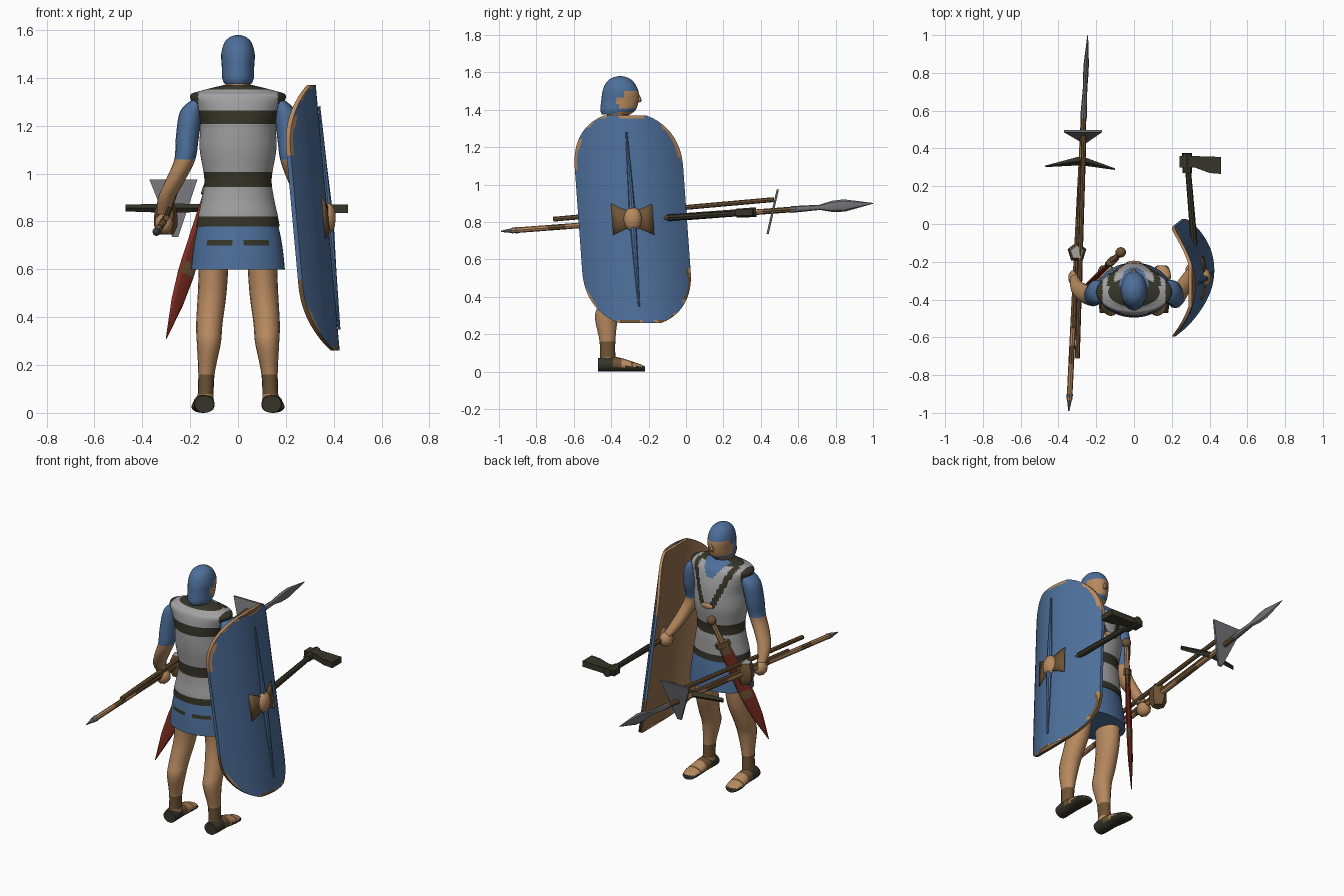
import bpy, bmesh, math
from mathutils import Vector

cube = bpy.data.objects.get("Cube")
if cube:
    bpy.data.objects.remove(cube)


def material(name, colour):
    m = bpy.data.materials.new(name)
    m.use_nodes = True
    m.diffuse_color = (*colour, 1)
    bsdf = next(n for n in m.node_tree.nodes if n.type == 'BSDF_PRINCIPLED')
    bsdf.inputs["Base Color"].default_value = (*colour, 1)
    bsdf.inputs["Roughness"].default_value = 0.8
    return m


BLUE = material("blue_cloth", (.075, .16, .325))
SKIN = material("skin_tan", (.47, .25, .115))
MAIL = material("mail_grey", (.36, .36, .36))
DARK = material("dark_leather", (.038, .036, .022))
BROWN = material("brown_wood", (.155, .088, .036))
PLANK = material("shield_wood", (.3, .165, .075))
RED = material("red_scabbard", (.2, .025, .015))
STEEL = material("steel", (.17, .17, .185))


def finish(name, bm, mats, rule=None, angle=40, recalc=True):
    """Turn a bmesh into an object, colouring faces by a rule on their centre."""
    if recalc:
        bmesh.ops.recalc_face_normals(bm, faces=bm.faces)
    if rule:
        for f in bm.faces:
            f.material_index = rule(f.calc_center_median())
    me = bpy.data.meshes.new(name)
    bm.to_mesh(me)
    bm.free()
    for m in mats:
        me.materials.append(m)
    ob = bpy.data.objects.new(name, me)
    bpy.context.collection.objects.link(ob)
    bpy.ops.object.select_all(action='DESELECT')
    ob.select_set(True)
    bpy.context.view_layer.objects.active = ob
    bpy.ops.object.shade_smooth_by_angle(angle=math.radians(angle))
    return ob


def skin_rings(bm, rings):
    rows = [[bm.verts.new(p) for p in r] for r in rings]
    n = len(rows[0])
    for a, b in zip(rows, rows[1:]):
        for i in range(n):
            j = (i + 1) % n
            bm.faces.new((a[i], a[j], b[j], b[i]))
    bm.faces.new(rows[0])
    bm.faces.new(rows[-1])


def resample(sections, steps):
    """Smooth curve through the given sections."""
    s = [Vector(v) for v in sections]
    s = [s[0]] + s + [s[-1]]
    out = []
    for p0, p1, p2, p3 in zip(s, s[1:], s[2:], s[3:]):
        for k in range(steps):
            t = k / steps
            out.append(.5 * (2 * p1 + (p2 - p0) * t + (2 * p0 - 5 * p1 + 4 * p2 - p3) * t * t
                             + (3 * p1 - p0 - 3 * p2 + p3) * t ** 3))
    return out + [s[-1]]


def loft(name, sections, mats, rule=None, steps=4, sides=16, axis='z'):
    """Loft ellipses given as (x, y, z, half width, half depth)."""
    bm = bmesh.new()
    rings = []
    for x, y, z, a, b in resample(sections, steps):
        ring = []
        for i in range(sides):
            t = math.tau * i / sides
            c, s = a * math.cos(t), b * math.sin(t)
            ring.append((x + c, y + s, z) if axis == 'z' else (x + c, y, z + s))
        rings.append(ring)
    skin_rings(bm, rings)
    return finish(name, bm, mats, rule)


def rod(name, p, q, profile, mats, rule=None, sides=8, hint=(0, 0, 1)):
    """Straight tapered part from p to q; profile is (position, width, thickness)."""
    p, q = Vector(p), Vector(q)
    d = (q - p).normalized()
    u = Vector(hint)
    u = (u - d * u.dot(d)).normalized()
    w = d.cross(u)
    bm = bmesh.new()
    angles = [math.tau * i / sides for i in range(sides)]
    skin_rings(bm, [[p.lerp(q, t) + u * a * math.cos(k) + w * b * math.sin(k) for k in angles]
                    for t, a, b in profile])
    return finish(name, bm, mats, rule, 30)


def plate(name, points, depth, mat):
    bm = bmesh.new()
    skin_rings(bm, [points, [Vector(p) + Vector(depth) for p in points]])
    return finish(name, bm, [mat], angle=20)


def ball(name, centre, size, mat):
    bm = bmesh.new()
    bmesh.ops.create_icosphere(bm, subdivisions=2, radius=1)
    for v in bm.verts:
        v.co = Vector(centre) + Vector([a * b for a, b in zip(v.co, size)])
    return finish(name, bm, [mat])


# Body armour: mail with dark belts, neck opening and chest straps
def armour_rule(c):
    x, y, z = abs(c.x), c.y, c.z
    front = y > -.33
    if front and z > 1.285 and x < (z - 1.26) * .75:
        return 2
    if z > 1.352 or z < .82 or .945 < z < 1.01 or (x > .166 and z > 1.25):
        return 1
    if not front and 1.21 < z < 1.265:
        return 1
    if front and z > 1.11 and abs(x - .03 - (z - 1.12) * .42) < .018:
        return 1
    return 0


loft("armour", [(0, -.35, .78, .174, .132), (0, -.35, .83, .165, .13), (0, -.345, .9, .15, .125),
                (0, -.345, .98, .141, .123), (0, -.345, 1.1, .16, .14), (0, -.35, 1.2, .16, .14),
                (0, -.355, 1.27, .18, .13), (0, -.36, 1.325, .2, .112), (0, -.36, 1.345, .16, .085),
                (0, -.36, 1.37, .06, .06)], [MAIL, DARK, BLUE], armour_rule, 12, 96)
ball("chest_buckle", (0, -.206, 1.12), (.042, .012, .018), SKIN)

# Skirt with two dark slits at the rear
loft("skirt", [(0, -.35, .8, .165, .125), (0, -.35, .7, .185, .138), (0, -.35, .6, .196, .145)],
     [BLUE, DARK],
     lambda c: int(.7 < c.z < .72 and .035 < abs(c.x) < .125 and c.y < -.4), 10, 48)

# Head, hood and neck
loft("neck", [(0, -.37, 1.3, .055, .055), (0, -.36, 1.42, .052, .06)], [SKIN])
loft("head", [(0, -.375, 1.375, .056, .075), (0, -.363, 1.4, .066, .095), (0, -.353, 1.45, .068, .1),
              (0, -.35, 1.5, .07, .096), (0, -.352, 1.545, .058, .075), (0, -.352, 1.57, .035, .045),
              (0, -.352, 1.58, .008, .01)], [SKIN, BLUE],
     lambda c: int(c.z > 1.5 or c.y < -.365 or (c.y < -.34 and c.z > 1.47)
                   or 1.39 < c.z < 1.405), 6, 32)
rod("nose", (0, -.262, 1.49), (0, -.25, 1.44), [(0, .008, .006), (.8, .016, .014), (1, .01, .01)],
    [SKIN], hint=(0, 1, 0))


# Legs and sandals
def sandal_rule(c):
    if c.z < .028 or c.y < -.385:
        return 1
    return 2 if c.y < -.34 or -.3 < c.y < -.28 else 0


for side, label in ((1, "left"), (-1, "right")):
    loft(label + "_leg", [(side * .1, -.35, .65, .062, .085), (side * .108, -.36, .5, .06, .075),
                          (side * .12, -.4, .37, .055, .066), (side * .122, -.425, .29, .05, .062),
                          (side * .132, -.42, .16, .034, .042), (side * .136, -.418, .04, .034, .042)],
         [SKIN, BROWN], lambda c: int(.09 < c.z < .165), 5)
    loft(label + "_sandal", [(side * .14, -.47, .036, .041, .036), (side * .142, -.43, .04, .044, .04),
                             (side * .143, -.36, .038, .043, .038), (side * .147, -.28, .026, .048, .026),
                             (side * .147, -.235, .018, .04, .018), (side * .147, -.22, .014, .025, .013)],
         [SKIN, DARK, BROWN], sandal_rule, 5, 16, 'y')


# Arms: sleeves over bare forearms, then hands
def arm(name, sections, hand):
    loft(name, sections, [SKIN, BLUE], lambda c: int(c.z > 1.055), 5)
    ball(name + "_hand", hand, (.04, .045, .045), SKIN)


arm("right_arm", [(-.165, -.36, 1.31, .025, .045), (-.195, -.36, 1.26, .047, .064),
                  (-.212, -.37, 1.15, .048, .064), (-.222, -.38, 1.06, .044, .055),
                  (-.258, -.37, .98, .041, .05), (-.298, -.34, .9, .036, .042),
                  (-.312, -.3, .83, .028, .032)], (-.31, -.285, .79))
arm("left_arm", [(.165, -.36, 1.31, .025, .045), (.195, -.36, 1.26, .047, .064),
                 (.212, -.37, 1.15, .048, .064), (.22, -.39, 1.06, .044, .055),
                 (.245, -.36, .98, .041, .05), (.28, -.3, .89, .036, .042),
                 (.305, -.26, .84, .028, .032)], (.31, -.25, .815))

# Curved shield: painted front with worn corners, wooden lining and edge band
CENTRE_Z, HALF_H, HALF_W = .815, .555, .29


def shield_point(dy, v, lift=0):
    x = .375 - .05 * v - .13 * (dy / HALF_W) ** 2 + lift
    return Vector((x, -.285 - .04 * v + dy, CENTRE_Z + HALF_H * v))


def shield_width(v):
    k = max(0, abs(v) - .5) / .53
    return HALF_W * (1 - k ** 2.2) ** (1 / 2.2)


def sheet(bm, rows):
    grid = [[bm.verts.new(p) for p in r] for r in rows]
    for a, b in zip(grid, grid[1:]):
        for i in range(len(a) - 1):
            bm.faces.new((a[i], a[i + 1], b[i + 1], b[i]))


def worn_rule(c):
    v = (c.z - CENTRE_Z) / HALF_H
    u = abs(c.y + .285 + .04 * v) / shield_width(v)
    wave = math.sin(c.y * 31 + c.z * 17)
    edge = abs(v) > .966 or (u > .92 + .03 * wave and abs(v) > .48)
    if not edge or wave < -.5:
        return 0
    return 1 if v < 0 and wave > 0 else 2


def edge_rule(c):
    v = (c.z - CENTRE_Z) / HALF_H
    return 0 if abs(v) < .48 else 1 if v < 0 else 2


levels = [math.sin(math.pi * (i / 64 - .5)) for i in range(65)]
columns = [math.sin(math.pi * (j / 40 - .5)) for j in range(41)]
outline = [(shield_width(v), v) for v in levels] + [(-shield_width(v), v) for v in levels[::-1]]
bm = bmesh.new()
sheet(bm, [[shield_point(shield_width(v) * u, v) for u in columns] for v in levels])
finish("shield_front", bm, [BLUE, BROWN, SKIN], worn_rule, recalc=False)
bm = bmesh.new()
sheet(bm, [[shield_point(shield_width(v) * u, v, -.018) for u in columns[::-1]] for v in levels])
finish("shield_lining", bm, [PLANK], recalc=False)
bm = bmesh.new()
sheet(bm, [[shield_point(w, v, lift) for w, v in outline + outline[:1]] for lift in (-.018, 0)])
finish("shield_edge", bm, [BLUE, BROWN, SKIN], edge_rule)

# Shield fittings: spine, flared plate and boss
rod("shield_spine", shield_point(0, .84, .006), shield_point(0, -.84, .006),
    [(0, .005, .005), (.25, .012, .01), (.5, .018, .018), (.75, .012, .01), (1, .005, .005)],
    [BLUE], hint=(0, 1, 0))
bm = bmesh.new()
flare = [(-.11, .15), (-.07, .115), (-.03, .085), (.03, .085), (.07, .115), (.11, .15)]
sheet(bm, [[shield_point(dy, h * s, .007) for dy, h in flare] for s in (-1, 0, 1)])
finish("shield_plate", bm, [BROWN], recalc=False).modifiers.new("thickness", 'SOLIDIFY').thickness = .008
ball("shield_boss", shield_point(0, 0), (.035, .05, .068), SKIN)

# Spear with leaf blade and butt spike
butt, tip = Vector((-.345, -.99, .75)), Vector((-.245, 1, .9))
rod("spear_shaft", butt.lerp(tip, .03), butt.lerp(tip, .8),
    [(k / 16, .015, .015) for k in range(17)], [SKIN, BROWN],
    lambda c: int(math.sin(c.y * 16) > .3))
rod("spear_butt", butt, butt.lerp(tip, .045), [(0, .003, .003), (1, .018, .018)], [STEEL])
rod("spear_head", butt.lerp(tip, .78), tip,
    [(0, .018, .018), (.35, .014, .012), (.5, .03, .014), (.65, .033, .014), (1, .002, .002)], [STEEL])

# Digging tools carried beside the spear
even = [(0, .013, .013), (1, .013, .013)]
rod("spade_handle", (-.3, -.71, .815), (-.265, .47, .92), even, [BROWN])
plate("spade_blade", [(-.37, .485, .975), (-.17, .485, .975), (-.25, .43, .735), (-.275, .43, .735)],
      (0, .012, 0), STEEL)
rod("pick_handle", (-.315, -.55, .795), (-.275, .335, .86), even, [BROWN])
pick_centre = (-.28, .335, .856)
for end, label in (((-.47, .305, .856), "outer"), ((-.1, .29, .856), "inner")):
    rod("pick_" + label + "_arm", pick_centre, end, [(0, .02, .024), (1, .014, .004)], [DARK], sides=4)
rod("tool_binding", (-.302, -.15, .745), (-.302, -.15, .875),
    [(0, .035, .035), (.3, .055, .052), (.75, .052, .05), (1, .036, .036)], [BROWN, MAIL],
    lambda c: int(c.z > .87), 5, (0, 1, 0))

# Short sword hanging across the hip
pommel, point = Vector((-.07, -.15, 1.07)), Vector((-.3, -.38, .31))
across = (.8, .6, 0)
ball("sword_pommel", pommel, (.028, .028, .028), BROWN)
rod("sword_grip", pommel, pommel.lerp(point, .2), [(0, .016, .014), (1, .018, .015)], [SKIN])
rod("sword_guard", pommel.lerp(point, .18), pommel.lerp(point, .22),
    [(0, .045, .022), (1, .045, .022)], [BROWN], hint=across)
rod("scabbard", pommel.lerp(point, .2), point,
    [(0, .034, .014), (.1, .036, .014), (.25, .038, .014), (.48, .042, .014), (.56, .042, .014),
     (.75, .032, .012), (1, .002, .002)], [RED, BROWN],
    lambda c: int(c.z > .86 or .555 < c.z < .61), hint=across)

# Axe held behind the shield
rod("axe_grip", (.335, -.34, .808), (.318, -.09, .823), even, [BROWN])
rod("axe_handle", (.318, -.1, .823), (.282, .34, .85), [(0, .018, .018), (1, .015, .015)], [DARK])
plate("axe_head", [(.24, .3, .835), (.24, .36, .835), (.31, .36, .835), (.46, .355, .835),
                   (.46, .265, .835), (.4, .27, .835), (.32, .3, .835)], (0, 0, .036), DARK)
rod("axe_socket", (.282, .27, .847), (.28, .375, .853), [(0, .024, .024), (1, .026, .026)], [DARK])
